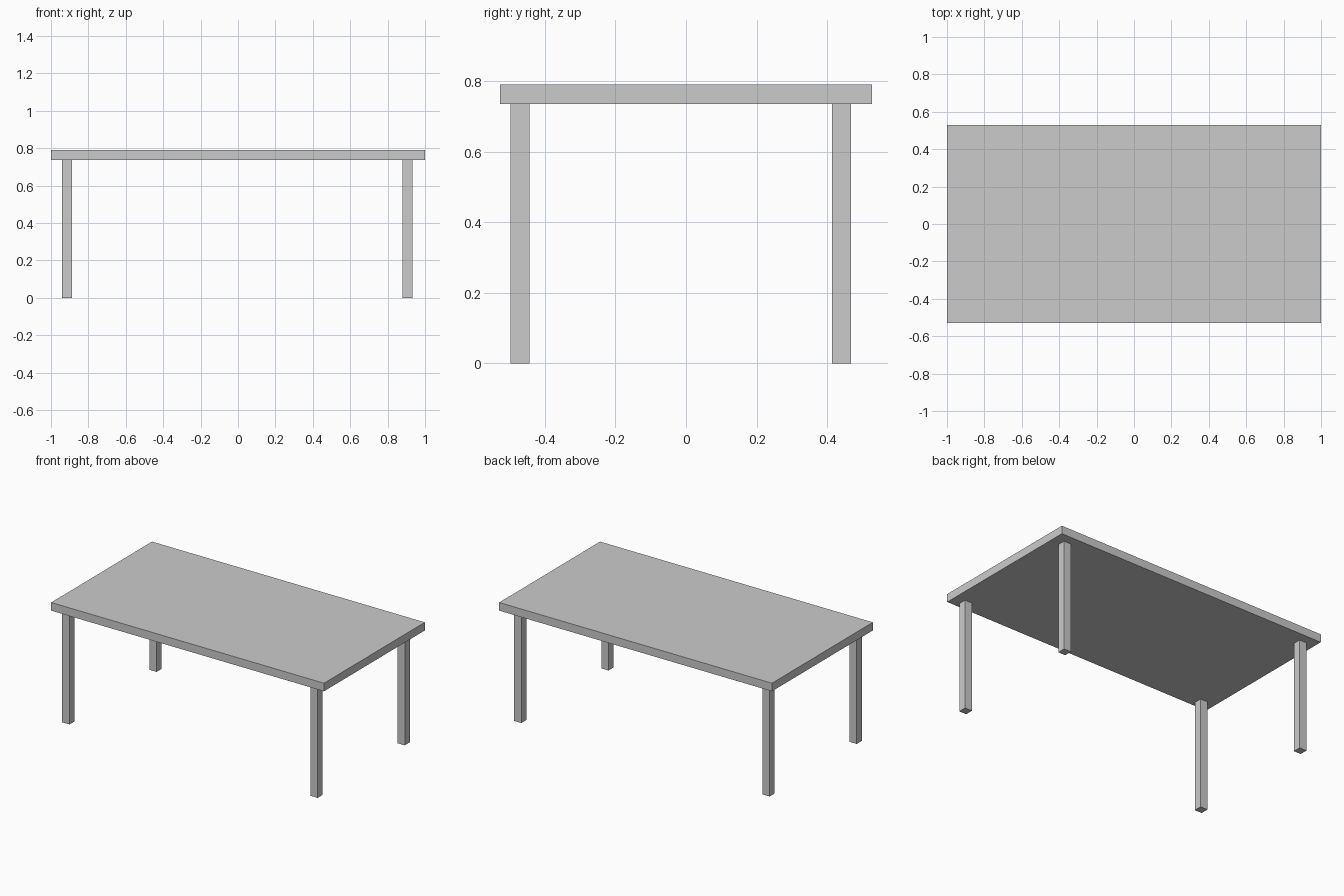
import bpy

if "Cube" in bpy.data.objects:
    bpy.data.objects.remove(bpy.data.objects["Cube"])

TOP_Z, UNDER_Z = 0.79, 0.736
LEG = 0.053


def box(name, center, size):
    bpy.ops.mesh.primitive_cube_add(size=1, location=center)
    obj = bpy.context.object
    obj.name = name
    obj.scale = size
    bpy.ops.object.transform_apply(location=False, rotation=False, scale=True)
    return obj


# Tabletop slab
box("tabletop", (0, 0, (TOP_Z + UNDER_Z) / 2), (2, 1.056, TOP_Z - UNDER_Z))

# Four square legs, set slightly off centre towards the front left
for side, x in (("left", -0.914), ("right", 0.906)):
    for end, y in (("front", -0.471), ("back", 0.441)):
        box(f"{end}_{side}_leg", (x, y, UNDER_Z / 2), (LEG, LEG, UNDER_Z))
